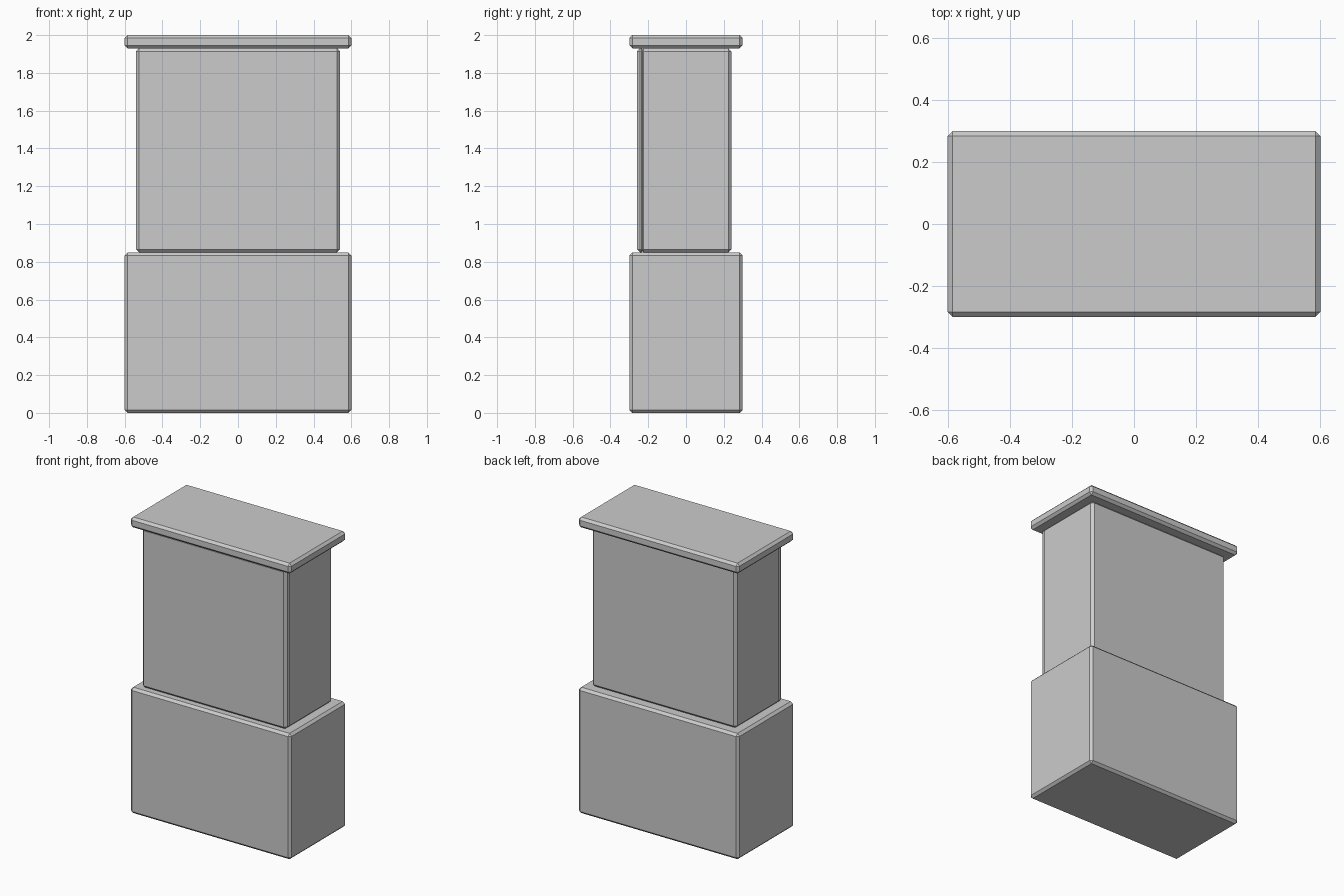
import bpy

if "Cube" in bpy.data.objects:
    bpy.data.objects.remove(bpy.data.objects["Cube"])


def box(name, x, y0, y1, z0, z1, bevel=0.016):
    """Chamfered box centred on x = 0."""
    bpy.ops.mesh.primitive_cube_add(size=1, location=(0, (y0 + y1) / 2, (z0 + z1) / 2))
    ob = bpy.context.object
    ob.name = name
    ob.scale = (2 * x, y1 - y0, z1 - z0)
    bpy.ops.object.transform_apply(location=False, rotation=False, scale=True)
    mod = ob.modifiers.new("chamfer", 'BEVEL')
    mod.width = bevel
    mod.segments = 1
    return ob


# Lower cabinet
box("base_cabinet", 0.60, -0.30, 0.30, 0.0, 0.85)
# Narrower upper body with a thin panel on its front
box("upper_body", 0.54, -0.24, 0.24, 0.85, 1.93)
box("front_panel", 0.54, -0.26, -0.22, 0.85, 1.93)
# Overhanging top
box("top_slab", 0.60, -0.30, 0.30, 1.93, 2.0)
